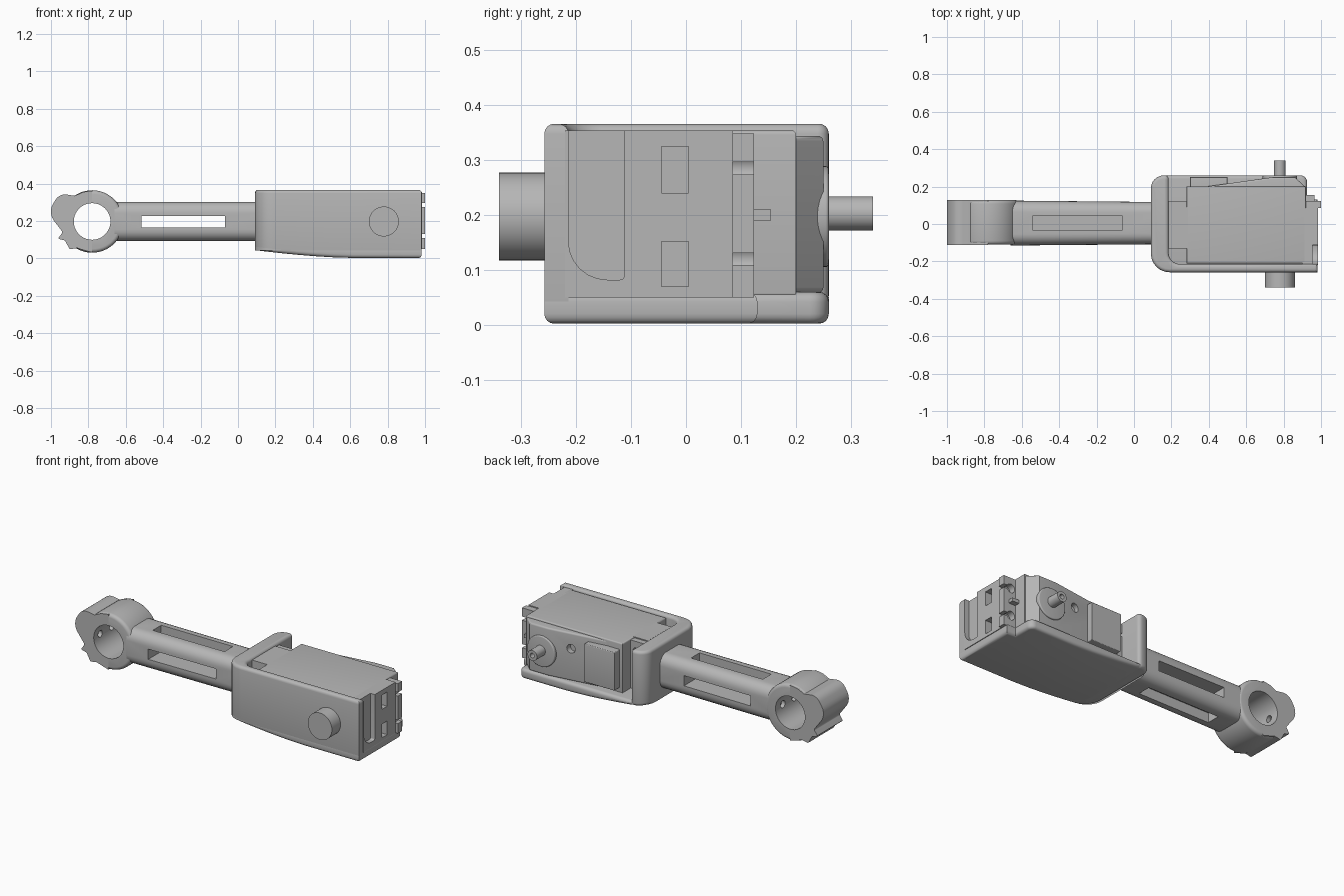
import bpy, bmesh, math
from mathutils import Vector

if "Cube" in bpy.data.objects:
    bpy.data.objects.remove(bpy.data.objects["Cube"])

grey = bpy.data.materials.new("plain grey")
grey.use_nodes = True
grey.diffuse_color = (0.47, 0.47, 0.47, 1)
grey.node_tree.nodes["Principled BSDF"].inputs["Base Color"].default_value = (0.47, 0.47, 0.47, 1)

PLACE = {"x": lambda a, b, t: (t, a, b),
         "y": lambda a, b, t: (a, t, b),
         "z": lambda a, b, t: (a, b, t)}


def rounded(corners, steps=6):
    """Polygon from (a, b, radius) corners with rounded tips."""
    out = []
    for i, (a, b, r) in enumerate(corners):
        p = Vector((a, b))
        if r == 0:
            out.append((a, b))
            continue
        u = (Vector(corners[i - 1][:2]) - p).normalized()
        v = (Vector(corners[(i + 1) % len(corners)][:2]) - p).normalized()
        half = u.angle(v) / 2
        centre = p + (u + v).normalized() * (r / math.sin(half))
        s = p + u * (r / math.tan(half)) - centre
        e = p + v * (r / math.tan(half)) - centre
        sweep = math.pi - 2 * half
        for k in range(steps + 1):
            f = k / steps
            q = (s * math.sin((1 - f) * sweep) + e * math.sin(f * sweep)) / math.sin(sweep)
            out.append(tuple(centre + q))
    return out


def rect(a0, a1, b0, b1, r=0):
    return rounded([(a0, b0, r), (a1, b0, r), (a1, b1, r), (a0, b1, r)])


def circle(a, b, r, n=40):
    return [(a + r * math.cos(math.tau * k / n), b + r * math.sin(math.tau * k / n)) for k in range(n)]


def prism(name, outline, axis, lo, hi, rim=0, edit=None):
    """Extrude an outline along an axis, optionally rounding both rims."""
    bm = bmesh.new()
    caps = []
    for t in (lo, hi):
        caps.append([bm.verts.new(PLACE[axis](a, b, t)) for a, b in outline])
    low, high = caps
    bm.faces.new(low)
    bm.faces.new(high)
    for i in range(len(low)):
        bm.faces.new((low[i - 1], low[i], high[i], high[i - 1]))
    bmesh.ops.recalc_face_normals(bm, faces=bm.faces[:])
    if rim:
        edges = [bm.edges.get((c[i - 1], c[i])) for c in caps for i in range(len(c))]
        bmesh.ops.bevel(bm, geom=edges, offset=rim, segments=4, profile=0.5, affect="EDGES")
    if edit:
        edit(bm)
    me = bpy.data.meshes.new(name)
    bm.to_mesh(me)
    bm.free()
    me.materials.append(grey)
    ob = bpy.data.objects.new(name, me)
    bpy.context.collection.objects.link(ob)
    return ob


def box(name, x0, x1, y0, y1, z0, z1, rim=0):
    return prism(name, rect(x0, x1, y0, y1), "z", z0, z1, rim)


def carve(ob, *cutters):
    for c in cutters:
        c.hide_render = True
        m = ob.modifiers.new("cut", "BOOLEAN")
        m.object, m.operation, m.solver = c, "DIFFERENCE", "EXACT"
        bpy.context.view_layer.objects.active = ob
        bpy.ops.object.modifier_apply(modifier=m.name)
        bpy.data.objects.remove(c)
    return ob


# Clamp ring and its cam-shaped lobe
def bore():
    return prism("cutter", circle(-0.78, 0.197, 0.098), "y", -1, 1)


ring = prism("clamp_ring", circle(-0.78, 0.197, 0.167, 48), "y", -0.11, 0.128, 0.02)
carve(ring, bore(), *[prism("cutter", circle(y, 0.197, 0.022, 16), "x", -0.9, -0.5) for y in (-0.05, 0.06)])

lobe_outline = rounded([(-0.78, 0.362, 0), (-0.83, 0.354, 0), (-0.872, 0.334, 0), (-0.955, 0.347, 0.06),
                        (-1.017, 0.245, 0.08), (-0.938, 0.14, 0.01), (-0.962, 0.105, 0.005),
                        (-0.925, 0.095, 0.005), (-0.9, 0.048, 0.008), (-0.86, 0.055, 0), (-0.78, 0.031, 0)])
lobe = prism("clamp_lobe", lobe_outline, "y", -0.111, 0.129)
carve(lobe, bore(),
      prism("cutter", circle(-0.05, 0.197, 0.02, 16), "x", -0.95, -0.8),
      prism("cutter", circle(0.06, 0.197, 0.02, 16), "x", -0.95, -0.8))


# Arm with a through slot and pockets above and below
def taper(bm):
    for v in bm.verts:
        if v.co.x > 0:
            v.co.y = v.co.y * 0.94


arm = prism("arm", rect(-0.115, 0.125, 0.092, 0.302, 0.06), "x", -0.66, 0.13, 0, taper)
carve(arm, box("cutter", -0.515, -0.07, -1, 1, 0.165, 0.226),
      box("cutter", -0.54, -0.065, -0.035, 0.045, 0.24, 0.5),
      box("cutter", -0.54, -0.065, -0.035, 0.045, -0.1, 0.15))


# Housing tray: floor sweeping up towards the arm, and a wall along front and arm side
def sweep_floor(bm):
    for x in (0.2, 0.26, 0.33, 0.41, 0.5, 0.62):
        bmesh.ops.bisect_plane(bm, geom=bm.verts[:] + bm.edges[:] + bm.faces[:],
                               plane_co=(x, 0, 0), plane_no=(1, 0, 0))
    for v in bm.verts:
        if v.co.z < 0.03:
            v.co.z += 0.042 * max(0, (0.62 - v.co.x) / 0.53) ** 1.6


floor_plan = rounded([(0.09, -0.258, 0.1), (0.982, -0.258, 0), (0.982, 0.13, 0), (0.925, 0.13, 0),
                      (0.925, 0.26, 0.035), (0.09, 0.26, 0.1)])
prism("housing_floor", floor_plan, "z", 0.002, 0.06, 0.018, sweep_floor)
wall_plan = rounded([(0.09, -0.258, 0.1), (0.982, -0.258, 0), (0.982, -0.214, 0), (0.185, -0.214, 0.06),
                     (0.185, 0.26, 0.02), (0.09, 0.26, 0.07)])
prism("housing_wall", wall_plan, "z", 0.002, 0.366, 0.018, sweep_floor)

# Front pivot boss
prism("front_pivot", circle(0.78, 0.197, 0.08), "y", -0.34, -0.24)

# Motor case and its tapered gear cover
box("motor_case", 0.28, 0.92, -0.212, 0.2, 0.05, 0.354, 0.008)
cover = [(0.28, 0.1), (0.915, 0.1), (0.915, 0.2), (0.86, 0.25), (0.74, 0.25), (0.28, 0.185)]
gear_cover = prism("gear_cover", cover, "z", 0.058, 0.344, 0.01)
carve(gear_cover, prism("cutter", circle(0.6, 0.25, 0.026, 20), "y", 0.2, 0.4))
box("rear_box", 0.3, 0.5, 0.15, 0.25, 0.085, 0.315, 0.006)

# Output gear and shaft
prism("output_hub", circle(0.78, 0.197, 0.092), "y", 0.2, 0.26, 0.006)
shaft = prism("output_shaft", circle(0.78, 0.203, 0.031, 24), "y", 0.2, 0.34)
carve(shaft, prism("cutter", circle(0.78, 0.203, 0.014, 16), "y", 0.29, 0.4))

# End panel with square windows and a tall rounded recess beside the front wall
panel = box("end_panel", 0.9, 0.984, -0.22, 0.085, 0.05, 0.354)
recess = rounded([(-0.214, 0.6, 0), (-0.214, 0.082, 0.07), (-0.112, 0.082, 0.008), (-0.112, 0.6, 0)])
carve(panel, prism("cutter", recess, "x", 0.955, 1.2),
      box("cutter", 0.94, 1.2, -0.045, 0.005, 0.07, 0.152),
      box("cutter", 0.94, 1.2, -0.045, 0.005, 0.24, 0.325))

# Inner end block
box("inner_end_block", 0.18, 0.29, -0.13, 0.09, 0.05, 0.354)

# Mounting flanges with screw slots at both ends
for name, x0, x1, edge in (("outer_flange", 0.9, 0.999, 0.985), ("inner_flange", 0.18, 0.3, 0.2)):
    flange = box(name, x0, x1, 0.085, 0.124, 0.05, 0.348)
    for z in (0.12, 0.285):
        carve(flange, prism("cutter", circle(0.95 if x0 > 0.5 else 0.24, z, 0.026, 20), "y", 0, 0.2))
        carve(flange, box("cutter", edge - 0.035, edge + 0.035, 0, 0.2, z - 0.011, z + 0.011))
box("outer_rib", 0.9, 0.965, 0.12, 0.155, 0.19, 0.21)

# Smooth rounded surfaces, keep hard edges crisp
bpy.ops.object.select_all(action="DESELECT")
for ob in bpy.context.scene.objects:
    if ob.type == "MESH":
        ob.select_set(True)
        bpy.context.view_layer.objects.active = ob
bpy.ops.object.shade_smooth_by_angle(angle=math.radians(32))
